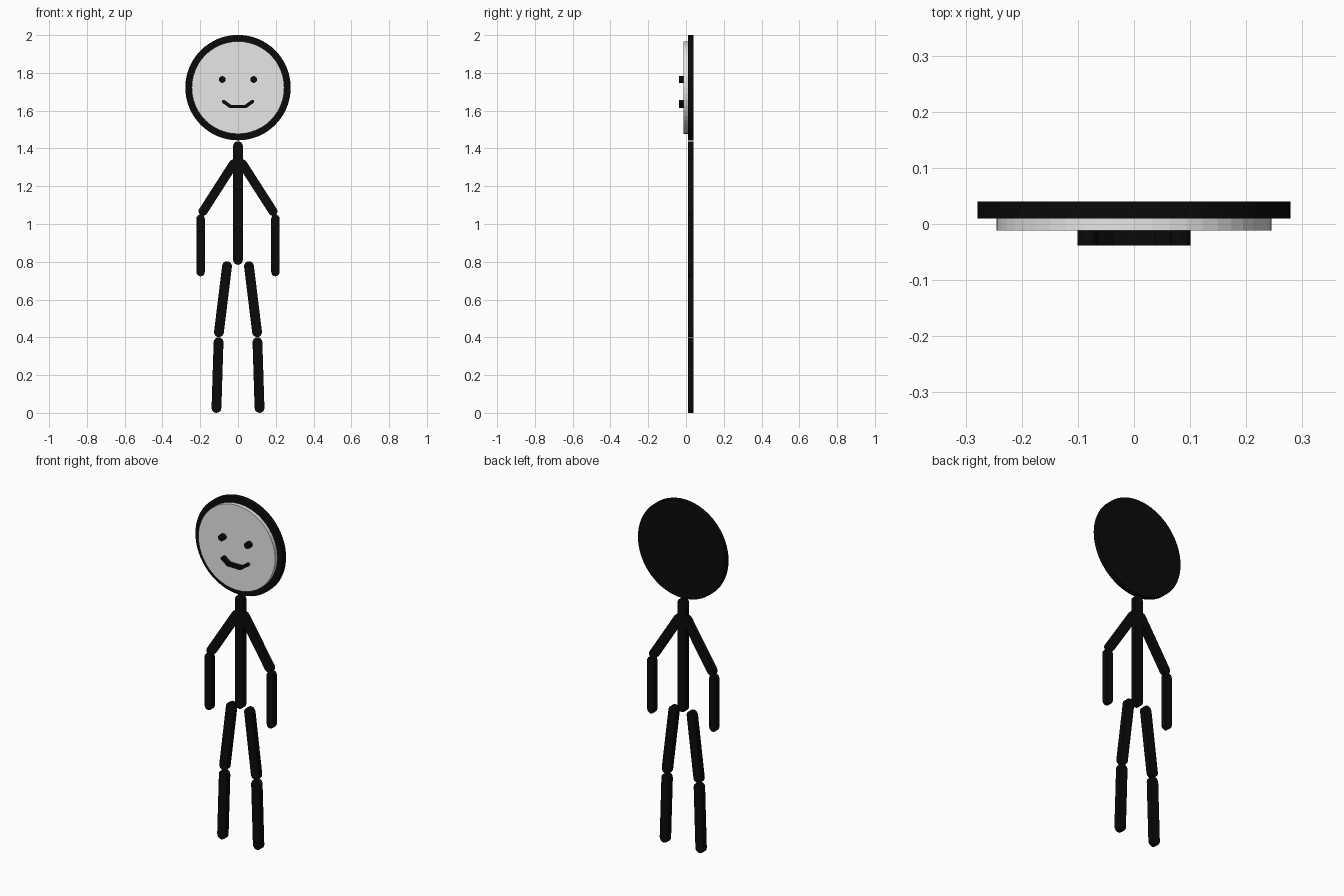
import bpy, bmesh, math
from mathutils import Vector

if "Cube" in bpy.data.objects:
    bpy.data.objects.remove(bpy.data.objects["Cube"])


def material(name, value):
    m = bpy.data.materials.new(name)
    m.diffuse_color = (value, value, value, 1)
    m.use_nodes = True
    m.node_tree.nodes["Principled BSDF"].inputs["Base Color"].default_value = m.diffuse_color
    return m


BLACK = material("black", 0.003)
GREY = material("light grey", 0.8)


def plate(name, outline, y_front, y_back, mat):
    """Extrude an (x, z) outline, counter-clockwise from the front, along y."""
    bm = bmesh.new()
    front = bm.faces.new([bm.verts.new((x, y_front, z)) for x, z in outline])
    ext = bmesh.ops.extrude_face_region(bm, geom=[front], use_keep_orig=True)
    moved = [v for v in ext["geom"] if isinstance(v, bmesh.types.BMVert)]
    bmesh.ops.translate(bm, verts=moved, vec=(0, y_back - y_front, 0))
    bmesh.ops.recalc_face_normals(bm, faces=bm.faces)
    mesh = bpy.data.meshes.new(name)
    bm.to_mesh(mesh)
    bm.free()
    mesh.materials.append(mat)
    obj = bpy.data.objects.new(name, mesh)
    bpy.context.collection.objects.link(obj)
    return obj


def disc(name, x, z, r, n, y_front, y_back, mat):
    pts = [(x + r * math.cos(2 * math.pi * i / n), z + r * math.sin(2 * math.pi * i / n))
           for i in range(n)]
    return plate(name, pts, y_front, y_back, mat)


def bar(name, a, b, r, y_front=0.01, y_back=0.04, n=8):
    """Flat bar from a to b with rounded ends."""
    a, b = Vector(a), Vector(b)
    d = b - a
    heading = math.atan2(d.y, d.x)
    pts = []
    for centre, start in ((b, heading - math.pi / 2), (a, heading + math.pi / 2)):
        for i in range(n + 1):
            t = start + math.pi * i / n
            pts.append((centre.x + r * math.cos(t), centre.y + r * math.sin(t)))
    return plate(name, pts, y_front, y_back, BLACK)


# Head: black backing disc with a lighter face disc in front
disc("head_back", 0, 1.722, 0.279, 64, 0.01, 0.04, BLACK)
disc("face", 0, 1.722, 0.245, 48, -0.012, 0.01, GREY)

# Torso with neck
bar("torso", (0, 0.81), (0, 1.412), 0.026)

# Mirrored limbs, eyes and mouth corners
for side, s in (("left", -1), ("right", 1)):
    bar(f"upper_arm_{side}", (s * 0.024, 1.318), (s * 0.185, 1.067), 0.024)
    bar(f"forearm_{side}", (s * 0.198, 1.028), (s * 0.198, 0.745), 0.022)
    bar(f"thigh_{side}", (s * 0.058, 0.777), (s * 0.101, 0.427), 0.026)
    bar(f"shin_{side}", (s * 0.103, 0.374), (s * 0.114, 0.026), 0.026)
    disc(f"eye_{side}", s * 0.083, 1.765, 0.018, 16, -0.038, -0.012, BLACK)
    bar(f"mouth_corner_{side}", (s * 0.04, 1.622), (s * 0.076, 1.648), 0.009, -0.038, -0.012)

bar("mouth_middle", (-0.04, 1.622), (0.04, 1.622), 0.009, -0.038, -0.012)
